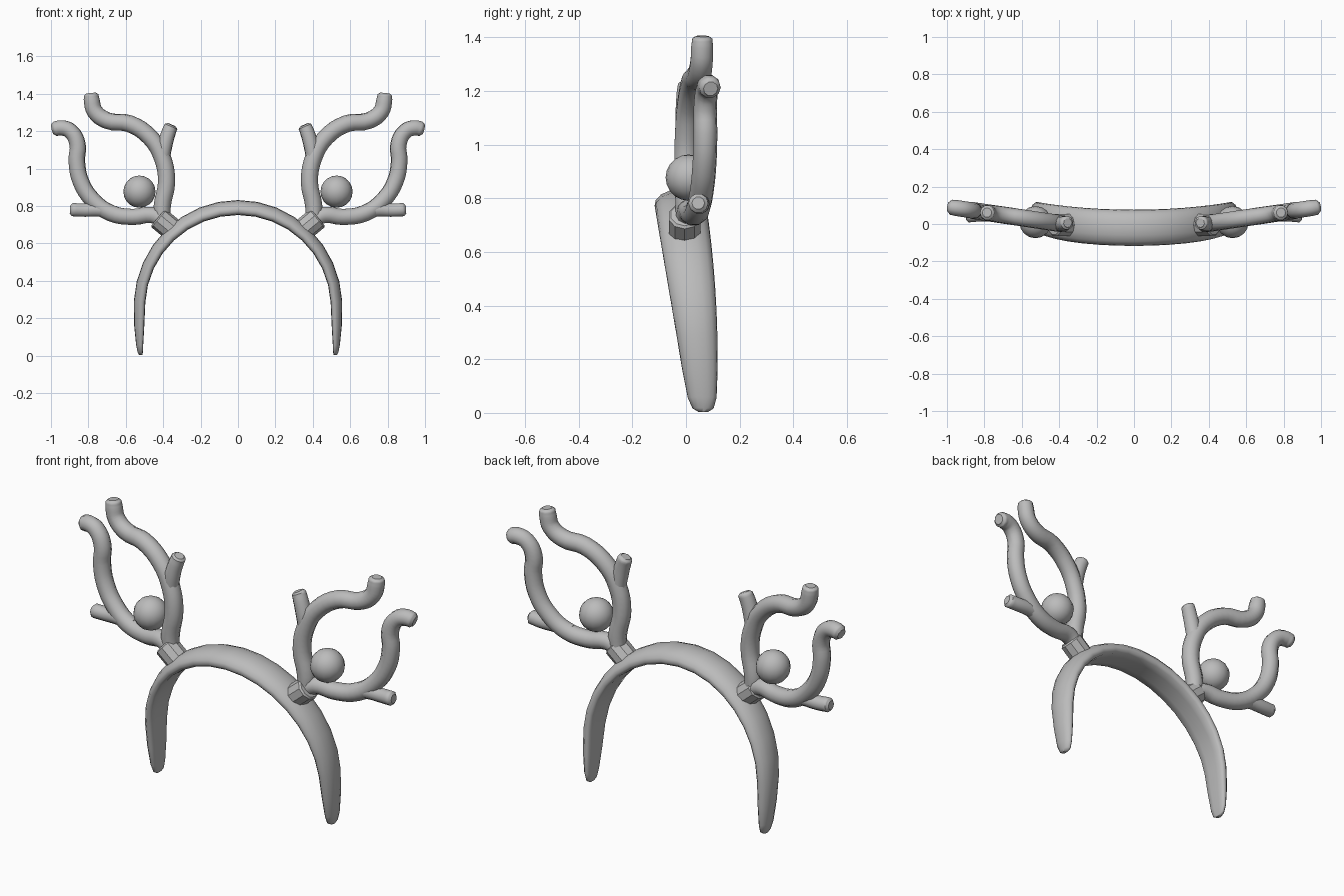
import bpy, bmesh, math
from mathutils import Vector

cube = bpy.data.objects.get("Cube")
if cube:
    bpy.data.objects.remove(cube, do_unlink=True)

GREY = (0.5, 0.5, 0.5, 1)
mat = bpy.data.materials.new("plain grey")
mat.use_nodes = True
mat.diffuse_color = GREY
mat.node_tree.nodes["Principled BSDF"].inputs["Base Color"].default_value = GREY


def add(name, mesh, mirror=False, angle=50):
    """Link a mesh as a smooth shaded object, optionally mirrored across x."""
    ob = bpy.data.objects.new(name, mesh)
    bpy.context.collection.objects.link(ob)
    mesh.materials.clear()
    mesh.materials.append(mat)
    bpy.ops.object.select_all(action='DESELECT')
    ob.select_set(True)
    bpy.context.view_layer.objects.active = ob
    bpy.ops.object.shade_smooth_by_angle(angle=math.radians(angle))
    if mirror:
        ob.modifiers.new("Mirror", 'MIRROR').use_clip = False
    return ob


def tube(name, pts, radius):
    """Round branch through (x, z, radius factor[, y shift]) points."""
    cu = bpy.data.curves.new(name, 'CURVE')
    cu.dimensions = '3D'
    cu.bevel_depth, cu.bevel_resolution = radius, 3
    cu.resolution_u, cu.use_fill_caps = 4, True
    sp = cu.splines.new('BEZIER')
    sp.bezier_points.add(len(pts) - 1)
    for bp, (x, z, r, *dy) in zip(sp.bezier_points, pts):
        bp.co = (x, 0.15 * (x - 0.38) + sum(dy), z)
        bp.radius = r
        bp.handle_left_type = bp.handle_right_type = 'AUTO'
    tmp = bpy.data.objects.new(name + "_path", cu)
    bpy.context.collection.objects.link(tmp)
    bpy.context.view_layer.update()
    mesh = bpy.data.meshes.new_from_object(
        tmp.evaluated_get(bpy.context.evaluated_depsgraph_get()))
    bpy.data.objects.remove(tmp, do_unlink=True)
    bpy.data.curves.remove(cu)
    return add(name, mesh, mirror=True)


# Headband: D-shaped section lofted over an arch, tapering to rounded ends
# Half arch, bottom to top: outer x, outer z, inner x, inner z, width factor
half = [(.530, .004, .512, .004, .35), (.537, .018, .509, .016, .72),
        (.545, .06, .507, .055, .93), (.555, .16, .501, .16, 1)]
for i in range(8):
    a = math.radians(3 + i * 87 / 8)
    half.append((.558 * math.cos(a), .26 + .572 * math.sin(a),
                 .496 * math.cos(a), .26 + .492 * math.sin(a), 1))
arch = half + [(0, .832, 0, .752, 1)] + [(-p[0], p[1], -p[2], *p[3:]) for p in reversed(half)]
section = [(-1, .25), (-.96, .5), (-.75, .78), (-.4, .96), (0, 1), (.4, .96), (.75, .78),
           (.96, .5), (1, .25), (.85, .04), (.4, .0), (-.4, .0), (-.85, .04)]
bm = bmesh.new()
rings = []
for ox, oz, ix, iz, w in arch:
    z = (oz + iz) / 2
    front = .012 - .163 * z
    back = .118 - .043 * max(0, (z - .2) / .6) ** 2
    mid, hw = (front + back) / 2, (back - front) / 2 * w
    rings.append([bm.verts.new((ix + (ox - ix) * t, mid + hw * s, iz + (oz - iz) * t))
                  for s, t in section])
for a, b in zip(rings, rings[1:]):
    for k in range(len(section)):
        n = (k + 1) % len(section)
        bm.faces.new((a[k], a[n], b[n], b[k]))
bm.faces.new(rings[0])
bm.faces.new(rings[-1])
bmesh.ops.recalc_face_normals(bm, faces=bm.faces)
me = bpy.data.meshes.new("headband")
bm.to_mesh(me)
bm.free()
add("headband", me, angle=60)

# Collars joining the antlers to the band
bm = bmesh.new()
bmesh.ops.create_cone(bm, cap_ends=True, segments=10, radius1=.062, radius2=.062, depth=.12)
bmesh.ops.bevel(bm, geom=[e for e in bm.edges if abs(e.verts[0].co.z - e.verts[1].co.z) < .01],
                offset=.008, segments=1, affect='EDGES')
rot = Vector((.77, 0, .64)).to_track_quat('Z', 'Y')
for v in bm.verts:
    v.co = rot @ v.co + Vector((.382, -.005, .70))
me = bpy.data.meshes.new("antler_collar")
bm.to_mesh(me)
bm.free()
add("antler_collar", me, mirror=True, angle=35)

# Antler branches and tines
tube("outer_branch", [(.40, .725, 1), (.46, .752, 1), (.56, .742, 1), (.68, .762, 1.02),
                      (.775, .83, 1), (.84, .93, 1), (.862, 1.04, 1), (.858, 1.13, .98),
                      (.895, 1.20, .95), (.945, 1.218, .95), (.978, 1.212, .9),
                      (.992, 1.208, .6)], .045)
tube("inner_branch", [(.405, .73, .95), (.405, .80, 1), (.382, .93, 1), (.405, 1.06, 1),
                      (.468, 1.165, 1), (.58, 1.24, 1), (.70, 1.257, .98), (.765, 1.305, .95),
                      (.782, 1.365, .93), (.785, 1.394, .85), (.786, 1.404, .55)], .046)
tube("lower_tine", [(.65, .765, .9), (.74, .78, 1, -.005), (.82, .778, .95, -.015),
                    (.885, .781, .95, -.03), (.898, .782, .6, -.032)], .039)
tube("upper_tine", [(.405, 1.05, 1), (.392, 1.12, 1), (.372, 1.19, .95, .005),
                    (.358, 1.225, .9, .01), (.354, 1.234, .6, .01)], .041)

# Round baubles resting on the outer branches
bm = bmesh.new()
bmesh.ops.create_uvsphere(bm, u_segments=16, v_segments=10, radius=.086)
bmesh.ops.translate(bm, verts=bm.verts, vec=(.527, .01, .877))
me = bpy.data.meshes.new("bauble")
bm.to_mesh(me)
bm.free()
add("bauble", me, mirror=True)
